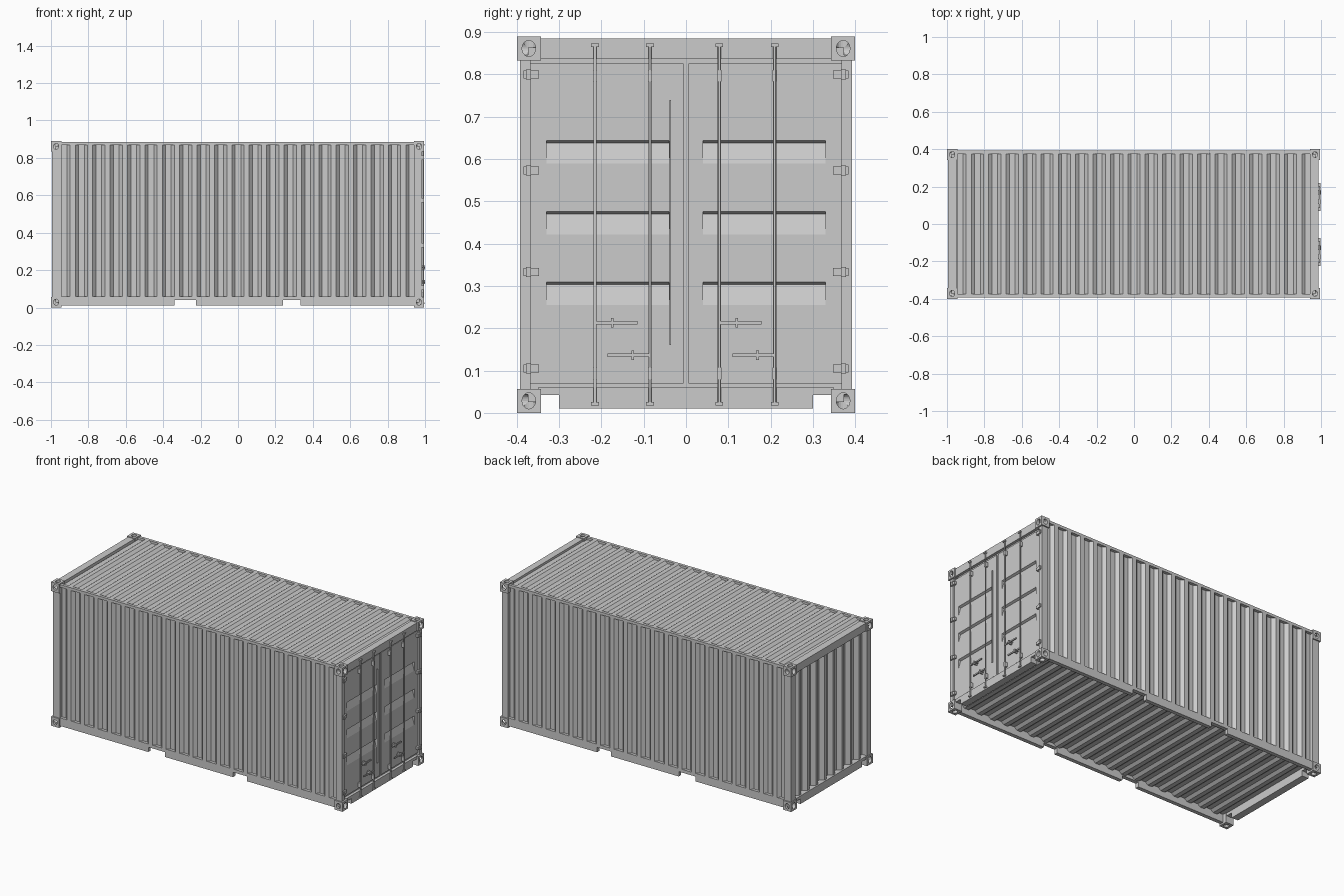
import bpy, bmesh
from mathutils import Matrix, Vector

cube = bpy.data.objects.get("Cube")
if cube:
    bpy.data.objects.remove(cube, do_unlink=True)

GREY = (0.6, 0.6, 0.6, 1)
steel = bpy.data.materials.new("grey_steel")
steel.use_nodes = True
steel.diffuse_color = GREY
steel.node_tree.nodes["Principled BSDF"].inputs["Base Color"].default_value = GREY


def make(name, bm, mirror="", origin=(0, 0, 0)):
    """Turn a bmesh into an object, mirrored about its origin on the given axes."""
    bmesh.ops.translate(bm, verts=bm.verts, vec=-Vector(origin))
    bmesh.ops.recalc_face_normals(bm, faces=bm.faces)
    mesh = bpy.data.meshes.new(name)
    bm.to_mesh(mesh)
    bm.free()
    mesh.materials.append(steel)
    ob = bpy.data.objects.new(name, mesh)
    ob.location = origin
    bpy.context.collection.objects.link(ob)
    if mirror:
        mod = ob.modifiers.new("mirror", "MIRROR")
        mod.use_axis = [a in mirror for a in "XYZ"]
        mod.use_mirror_merge = False
    return ob


def add_box(bm, x, y, z):
    size = (x[1] - x[0], y[1] - y[0], z[1] - z[0])
    mid = ((x[0] + x[1]) / 2, (y[0] + y[1]) / 2, (z[0] + z[1]) / 2)
    bmesh.ops.create_cube(bm, size=1, matrix=Matrix.Translation(mid) @ Matrix.Diagonal((*size, 1)))


def boxes(name, items, mirror=""):
    bm = bmesh.new()
    for item in items:
        add_box(bm, *item)
    return make(name, bm, mirror)


def add_rod(bm, mid, axis, length, r1, r2=None, sides=12):
    """Cylinder along an axis, elliptical when two radii are given."""
    turn = Vector((0, 0, 1)).rotation_difference(Vector(axis)).to_matrix().to_4x4()
    shape = Matrix.Diagonal((r1, r2 or r1, length, 1))
    bmesh.ops.create_cone(bm, cap_ends=True, segments=sides, radius1=1, radius2=1, depth=1,
                          matrix=Matrix.Translation(mid) @ turn @ shape)


def corrugated(name, start, end, waves, depth, span, place, mirror=""):
    """Trapezoid sheet: place(u, d, v) maps run, recess and span to a point."""
    flat, slope = 0.03, 0.018
    pitch = (end - start - flat) / waves
    points = [(start, depth)]
    for i in range(waves):
        u = start + i * pitch
        points += [(u + flat, depth), (u + flat + slope, 0),
                   (u + pitch - slope, 0), (u + pitch, depth)]
    points.append((end, depth))
    bm = bmesh.new()
    rows = [[bm.verts.new(place(u, d, v)) for u, d in points] for v in span]
    for i in range(len(points) - 1):
        bm.faces.new((rows[0][i], rows[0][i + 1], rows[1][i + 1], rows[1][i]))
    return make(name, bm, mirror)


# Corrugated shell
corrugated("side_walls", -0.945, 0.945, 20, 0.018, (0.055, 0.875),
           lambda u, d, v: (u, 0.392 - d, v), "Y")
corrugated("roof", -0.945, 0.945, 20, 0.014, (-0.38, 0.38),
           lambda u, d, v: (u, v, 0.885 - d))
corrugated("floor", -0.95, 0.95, 20, 0.014, (-0.375, 0.375),
           lambda u, d, v: (u, v, 0.045 + d))
corrugated("end_wall", -0.35, 0.35, 8, 0.025, (0.05, 0.85),
           lambda u, d, v: (-0.985 + d, u, v))

# Side rails, with two fork pockets open below
RAIL_Y = (0.368, 0.392)
boxes("bottom_side_rails",
      [((-0.95, 0.945), RAIL_Y, (0.04, 0.06))] +
      [(x, RAIL_Y, (0.01, 0.04)) for x in ((-0.95, -0.34), (-0.225, 0.24), (0.335, 0.945))], "Y")
boxes("top_side_rails", [((-0.95, 0.945), (0.374, 0.392), (0.868, 0.885))], "Y")

# Corner posts and end beams
boxes("rear_posts", [((-0.994, -0.945), (0.35, 0.392), (0.05, 0.84))], "Y")
boxes("door_posts", [((0.945, 0.985), (0.367, 0.392), (0.05, 0.84))], "Y")
for name, x in (("rear", (-0.994, -0.95)), ("door", (0.945, 0.987))):
    boxes(name + "_sill", [(x, (-0.3, 0.3), (0.01, 0.06)), (x, (-0.35, 0.35), (0.042, 0.06))])
    boxes(name + "_header", [(x, (-0.35, 0.35), (0.837, 0.885))])

# Corner castings with oval openings on three faces
MID = Vector((-0.0025, 0, 0.445))
bm = bmesh.new()
add_box(bm, (0.94, 0.995), (0.343, 0.4), (0.833, 0.89))
casting = make("corner_castings", bm, "", MID)
centre = Vector((0.9675, 0.3715, 0.8615))
for axis, radii in (((1, 0, 0), (0.019, 0.016)), ((0, 1, 0), (0.014, 0.016)), ((0, 0, 1), (0.014, 0.016))):
    bm = bmesh.new()
    add_rod(bm, centre + Vector(axis) * 0.025, axis, 0.045, *radii, sides=20)
    cutter = make("opening_cutter", bm)
    cutter.hide_render = True
    mod = casting.modifiers.new("opening", "BOOLEAN")
    mod.operation, mod.solver, mod.object = "DIFFERENCE", "EXACT", cutter
    bpy.context.view_layer.objects.active = casting
    bpy.ops.object.modifier_apply(modifier=mod.name)
    bpy.data.objects.remove(cutter, do_unlink=True)
mod = casting.modifiers.new("mirror", "MIRROR")
mod.use_axis = (True, True, True)
mod.use_mirror_merge = False

# Doors: a profile with three sloped recesses, framed by flat margins
FACE, BACK, LOW, HIGH = 0.976, 0.95, 0.07, 0.826
profile = [(BACK, LOW), (FACE, LOW)]
for z in (0.255, 0.422, 0.59):
    profile += [(FACE, z), (FACE - 0.014, z + 0.048), (FACE, z + 0.054)]
profile += [(FACE, HIGH), (BACK, HIGH)]
bm = bmesh.new()
outline = bm.faces.new([bm.verts.new((x, 0.04, z)) for x, z in profile])
side = bmesh.ops.extrude_face_region(bm, geom=[outline])["geom"]
bmesh.ops.translate(bm, verts=[g for g in side if isinstance(g, bmesh.types.BMVert)], vec=(0, 0.29, 0))
for y in ((0.006, 0.04), (0.33, 0.367)):
    add_box(bm, (BACK, FACE), y, (LOW, HIGH))
make("doors", bm, "Y")

# Seal behind the door gaps and the overlap strip
boxes("door_seal", [((0.945, 0.97), (-0.37, 0.37), (0.055, LOW)), ((0.945, 0.97), (-0.37, 0.37), (HIGH, 0.84)),
                    ((0.945, 0.97), (-0.007, 0.007), (LOW, HIGH))])
boxes("overlap_strip", [((0.97, 0.985), (-0.039, -0.036), (0.16, 0.74))])

# Hinges
boxes("hinges", [((0.97, 0.99), (0.347, 0.384), (z - 0.009, z + 0.009)) for z in (0.105, 0.333, 0.573, 0.8)] +
      [((0.97, 0.994), (0.366, 0.378), (z - 0.012, z + 0.012)) for z in (0.105, 0.333, 0.573, 0.8)], "Y")

# Locking rods with end cams and guide brackets
BARS = (-0.215, -0.085, 0.079, 0.21)
bm = bmesh.new()
for y in BARS:
    add_rod(bm, (0.99, y, 0.445), (0, 0, 1), 0.85, 0.004)
make("locking_rods", bm)
bpy.context.view_layer.objects.active = bpy.data.objects["locking_rods"]
bpy.data.objects["locking_rods"].select_set(True)
bpy.ops.object.shade_smooth_by_angle()
boxes("rod_cams", [((0.984, 0.997), (y - 0.009, y + 0.009), (z - 0.004, z + 0.004))
                   for y in BARS for z in (0.022, 0.869)])
boxes("rod_guides", [((0.974, 0.993), (y - 0.005, y + 0.005), (z - 0.014, z + 0.014))
                     for y in BARS for z in (0.093, 0.797)])

# Door handles with catches
handles, catches = [], []
for y, z, way in zip(BARS, (0.213, 0.136, 0.213, 0.136), (1, -1, 1, -1)):
    handles.append(((0.99, 0.996), sorted((y, y + way * 0.1)), (z - 0.004, z + 0.004)))
    pivot = y + way * 0.041
    catches.append(((0.974, 1.0), (pivot - 0.003, pivot + 0.003), (z - 0.011, z + 0.011)))
    catches.append(((0.974, 0.999), (pivot - 0.012, pivot + 0.012), (z - 0.003, z + 0.003)))
boxes("handles", handles)
boxes("handle_catches", catches)
